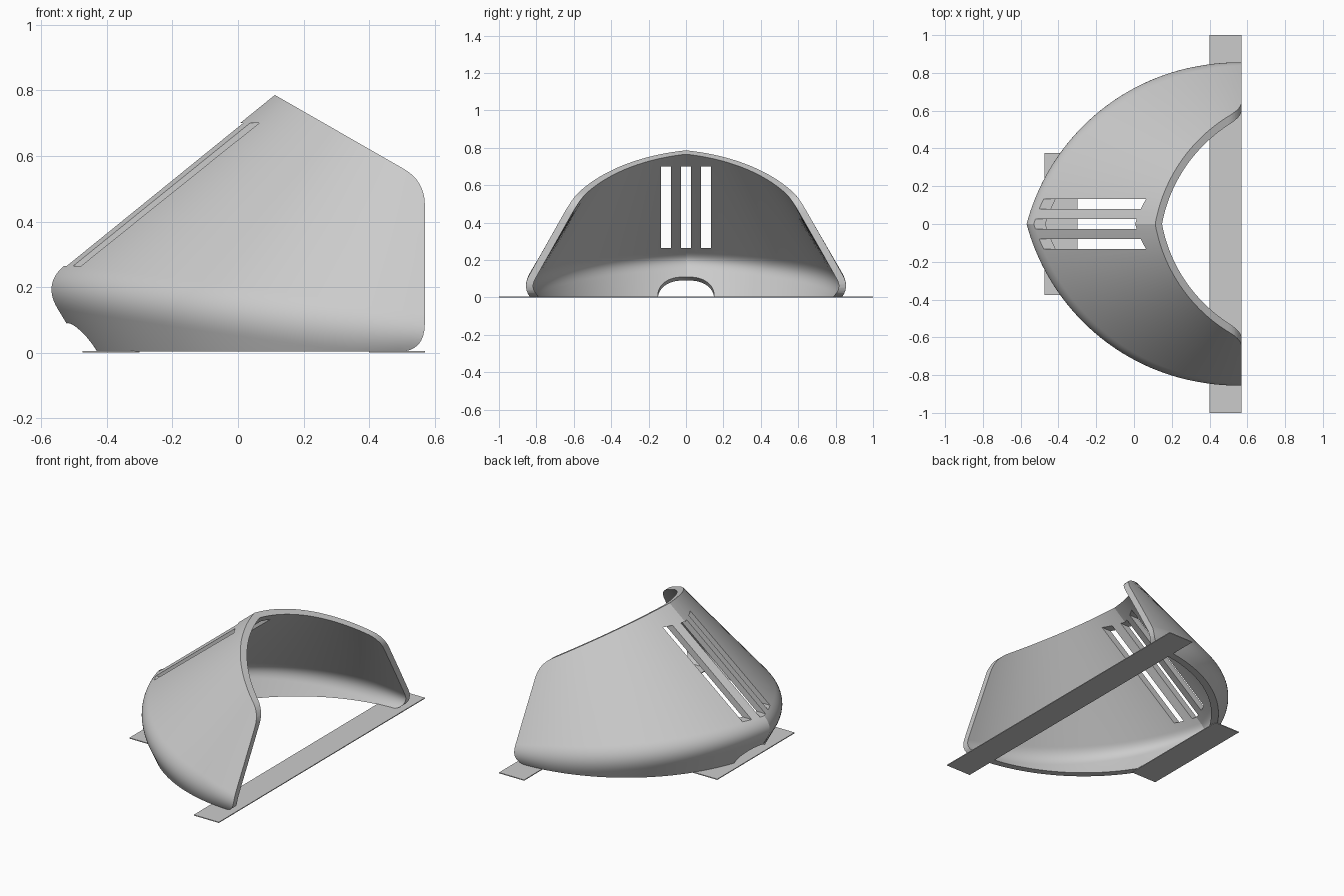
import bpy, bmesh, math
from mathutils import Vector

cube = bpy.data.objects.get("Cube")
if cube:
    bpy.data.objects.remove(cube)

grey = bpy.data.materials.new("plain grey")
grey.use_nodes = True
grey.diffuse_color = (0.6, 0.6, 0.6, 1)
grey.node_tree.nodes["Principled BSDF"].inputs["Base Color"].default_value = (0.6, 0.6, 0.6, 1)


def make_object(name, bm):
    mesh = bpy.data.meshes.new(name)
    bm.to_mesh(mesh)
    bm.free()
    obj = bpy.data.objects.new(name, mesh)
    bpy.context.collection.objects.link(obj)
    mesh.materials.append(grey)
    return obj


def box(name, low, high):
    low, high = Vector(low), Vector(high)
    bm = bmesh.new()
    bmesh.ops.create_cube(bm, size=1)
    for v in bm.verts:
        v.co = (low + high) / 2 + Vector(a * b for a, b in zip(v.co, high - low))
    return make_object(name, bm)


def prism(name, outline, direction):
    """Extrude a closed planar outline along a direction."""
    bm = bmesh.new()
    face = bm.faces.new([bm.verts.new(p) for p in outline])
    extruded = bmesh.ops.extrude_face_region(bm, geom=[face], use_keep_orig=True)
    moved = [g for g in extruded["geom"] if isinstance(g, bmesh.types.BMVert)]
    bmesh.ops.translate(bm, vec=direction, verts=moved)
    bmesh.ops.recalc_face_normals(bm, faces=bm.faces)
    return make_object(name, bm)


def rounded(start, corner, end, steps):
    """Points of a soft corner."""
    return [start * (1 - s) ** 2 + corner * 2 * s * (1 - s) + end * s * s
            for s in (i / steps for i in range(steps + 1))]


def arc(t, cx, cy, radius, end_angle):
    """Plan curve: two mirrored arcs that meet in a soft ridge at y = 0."""
    first = math.pi - math.asin(-cy / radius)
    a = first + (end_angle - first) * abs(t)
    y = cy + radius * math.sin(a)
    return cx + radius * math.cos(a), math.copysign(y, t) if t else 0.0


def section(t):
    """Shell profile from the upper rim, round the widest edge, to the base."""
    x, y = arc(t, 0.94, -0.145, 0.84, math.radians(115.9))
    rim = Vector((x, y, 0.786 - 0.573 * (x - 0.113)))
    x, y = arc(t, 0.55, -0.31, 1.188, math.pi / 2)
    edge = Vector((x, y, 0.212 - 0.14 * (x + 0.6)))
    x, y = arc(t, 0.55, -0.206, 1.04, math.pi / 2)
    base = Vector((x, y, 0))
    up = (rim - edge).normalized()
    # Run past the rim and the ground so the trim leaves clean edges
    rim += up * 0.06
    base = edge + (base - edge) * (edge.z + 0.05) / edge.z
    down = (base - edge).normalized()
    reach = min(0.09, (base - edge).length * 0.6)
    return [rim] + rounded(edge + up * reach, edge, edge + down * reach, 14) + [base]


# Shell surface, thickened inwards
STEPS = 48
bm = bmesh.new()
rows = [[bm.verts.new(p) for p in section(1.1 * j / STEPS)]
        for j in range(-STEPS, STEPS + 1)]
for a, b in zip(rows, rows[1:]):
    for i in range(len(a) - 1):
        bm.faces.new((a[i], b[i], b[i + 1], a[i + 1]))
shell = make_object("shell", bm)
solid = shell.modifiers.new("thickness", "SOLIDIFY")
solid.thickness = 0.038
solid.offset = -1
solid.use_even_offset = True

# Side outline that trims the rim, the back edge and the base
P = lambda x, z: Vector((x, -1.5, z))
outline = [P(-0.8, 0.003), P(-0.8, 1.309)]
outline += rounded(P(0.505, 0.561), P(0.57, 0.524), P(0.57, 0.45), 8)
outline += rounded(P(0.57, 0.09), P(0.57, 0.003), P(0.49, 0.003), 8)
cutters = [(prism("trim_cutter", outline, (0, 3, 0)), "INTERSECT")]

# Three vent slots and the tilted round notch in the nose
for y in (-0.106, 0, 0.106):
    slot = box("slot_cutter", (-0.8, y - 0.027, 0.265), (0.4, y + 0.027, 0.70))
    cutters.append((slot, "DIFFERENCE"))
circle = [Vector((-0.8, 0.15 * math.cos(a), -0.213 + 0.15 * math.sin(a)))
          for a in (math.tau * i / 48 for i in range(48))]
cutters.append((prism("notch_cutter", circle, (0.5, 0, 0.275)), "DIFFERENCE"))

for cutter, operation in cutters:
    cutter.hide_render = True
    mod = shell.modifiers.new("cut", "BOOLEAN")
    mod.object = cutter
    mod.operation = operation
    mod.solver = "MANIFOLD"

bpy.ops.object.select_all(action="DESELECT")
bpy.context.view_layer.objects.active = shell
shell.select_set(True)
for mod in list(shell.modifiers):
    bpy.ops.object.modifier_apply(modifier=mod.name)
for cutter, _ in cutters:
    bpy.data.objects.remove(cutter)
bpy.ops.object.shade_smooth_by_angle(angle=math.radians(20))

# Thin strips under the shell
box("back_strip", (0.40, -1, 0), (0.57, 1, 0.005))
box("nose_strip", (-0.475, -0.375, 0), (-0.30, 0.375, 0.005))
